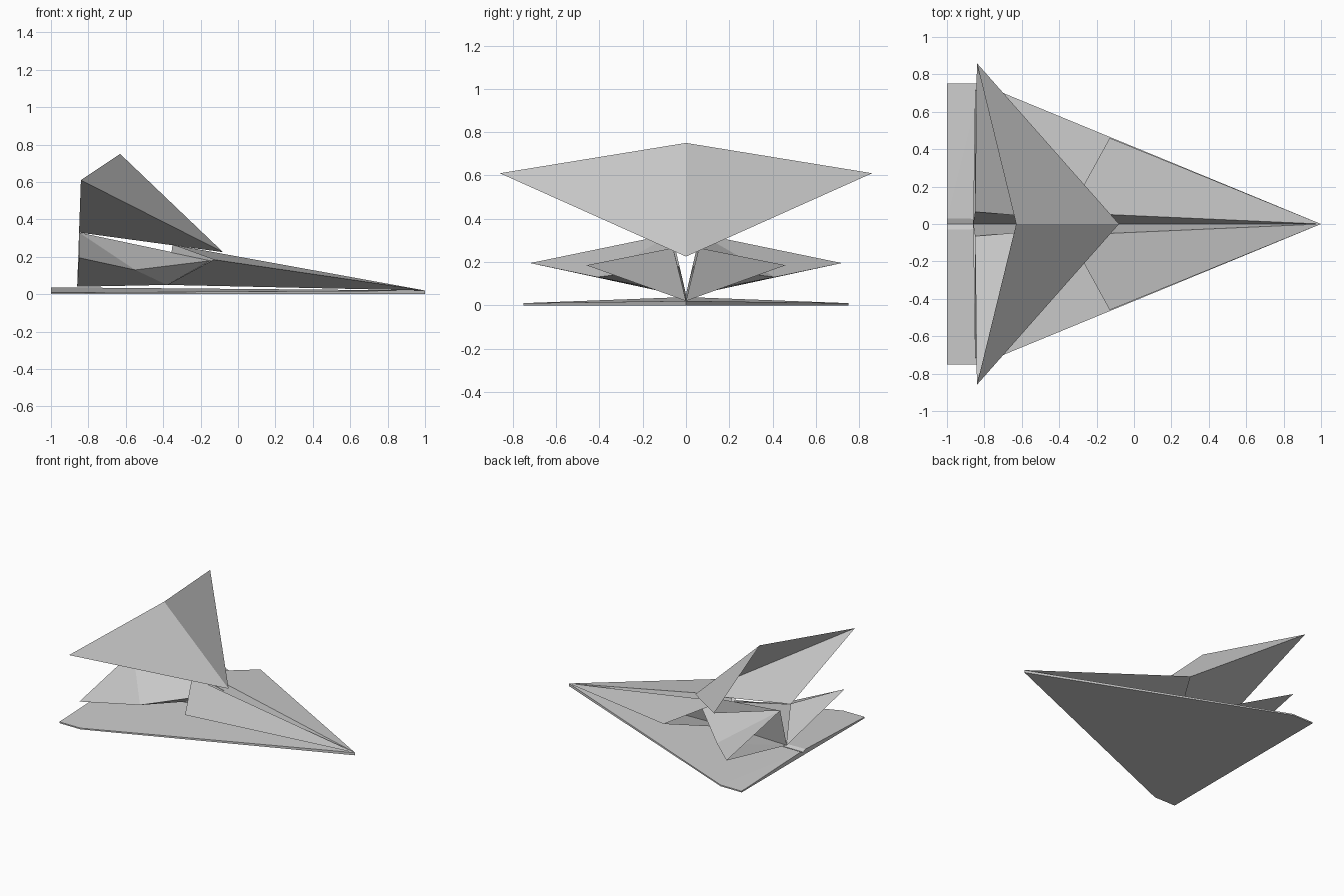
import bpy

if "Cube" in bpy.data.objects:
    bpy.data.objects.remove(bpy.data.objects["Cube"])


def folded(name, pts, faces):
    """Fold one half from named corner points, then mirror it across y = 0."""
    keys = list(pts)
    me = bpy.data.meshes.new(name)
    me.from_pydata([pts[k] for k in keys], [],
                   [[keys.index(k) for k in f.split()] for f in faces])
    ob = bpy.data.objects.new(name, me)
    bpy.context.collection.objects.link(ob)
    m = ob.modifiers.new("mirror", 'MIRROR')
    m.use_axis = (False, True, False)
    m.merge_threshold = 0.0005
    return ob


# Shared fold corners
nose = (1, 0, 0.02)
beak = (-0.08, 0, 0.225)
ridge_rear = (-0.85, 0.065, 0.33)
keel_rear = (-0.86, 0, 0.04)
keel_mid = (-0.38, 0, 0.05)

# Flat delta base with a slight central rise and a narrow groove
folded("base_plate", {
    "n0": (1, 0, 0), "n1": nose,
    "c0": (-0.82, 0.75, 0), "c1": (-0.82, 0.75, 0.01),
    "t0": (-1, 0.75, 0), "t1": (-1, 0.75, 0.01),
    "r1": (-1, 0.03, 0.037), "g1": (-1, 0, 0.025), "m0": (-1, 0, 0)},
    ["n0 m0 t0 c0", "n0 c0 c1 n1", "c0 t0 t1 c1", "t0 m0 g1 r1 t1",
     "n1 c1 r1", "c1 t1 r1", "n1 r1 g1"])

# Front folded wings either side of a central groove, open at the back
folded("front_wings", {
    "n": nose, "tip": (-0.13, 0.46, 0.185),
    "top": (-0.35, 0.06, 0.265), "keel": keel_mid},
    ["n top tip", "n tip keel", "n keel top"])

# Rear folded wings with a dipped leading edge
folded("rear_wings", {
    "r": ridge_rear, "tip": (-0.85, 0.72, 0.195), "dip": (-0.55, 0.41, 0.13),
    "e": (-0.14, 0.03, 0.18), "k": keel_rear, "km": keel_mid},
    ["r tip dip", "r dip e", "tip k dip", "dip k km", "dip km e",
     "r km k", "r e km"])

# Raised tail crest: pitched upper panels and lower panels meeting at the beak
folded("tail_crest", {
    "f": beak, "top": (-0.63, 0, 0.75), "tip": (-0.84, 0.86, 0.61),
    "r": ridge_rear},
    ["f tip top", "f r tip"])
